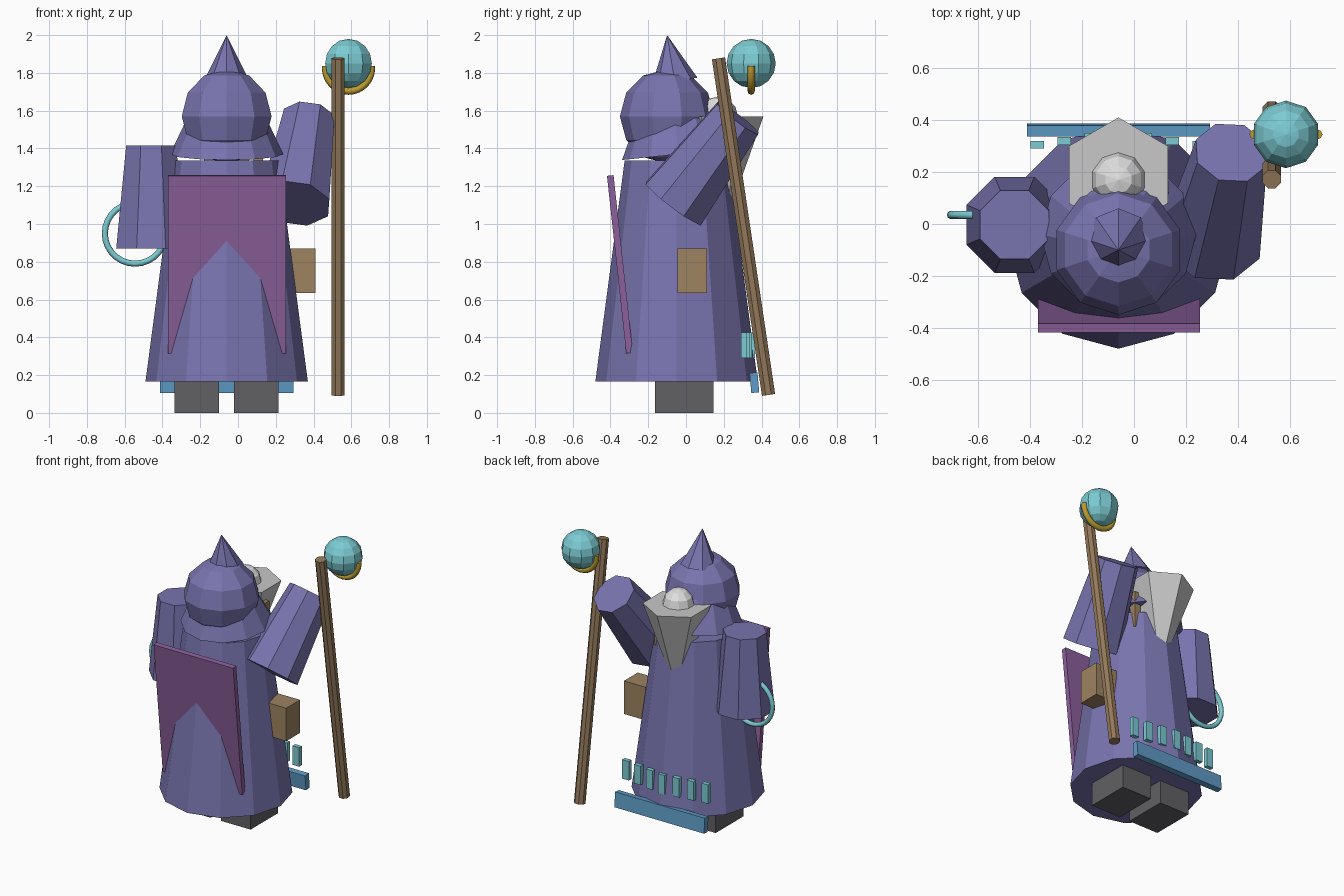
import bpy, bmesh, math
from mathutils import Vector, Matrix

if "Cube" in bpy.data.objects:
    bpy.data.objects.remove(bpy.data.objects["Cube"], do_unlink=True)


def material(name, r, g, b):
    m = bpy.data.materials.new(name)
    m.use_nodes = True
    m.diffuse_color = (r, g, b, 1)
    m.node_tree.nodes["Principled BSDF"].inputs["Base Color"].default_value = (r, g, b, 1)
    return m


ROBE = material("robe violet", .19, .175, .43)
PANEL = material("panel plum", .26, .115, .33)
WOOD = material("staff wood", .29, .19, .10)
TAN = material("tan leather", .34, .23, .12)
TEAL = material("teal", .20, .60, .65)
BLUE = material("hem blue", .115, .33, .57)
DARK = material("boot grey", .12, .12, .13)
GREY = material("light grey", .58, .58, .58)
WHITE = material("pale grey", .74, .74, .74)
GOLD = material("gold", .50, .33, .03)


def finish(name, bm, mat):
    mesh = bpy.data.meshes.new(name)
    bm.to_mesh(mesh)
    bm.free()
    mesh.materials.append(mat)
    ob = bpy.data.objects.new(name, mesh)
    bpy.context.collection.objects.link(ob)
    return ob


def cone(name, mat, start, end, r1, r2, sides, turn=0):
    """Tapered prism running from start to end."""
    a, b = Vector(start), Vector(end)
    axis = b - a
    bm = bmesh.new()
    bmesh.ops.create_cone(bm, cap_ends=True, segments=sides, radius1=r1, radius2=r2, depth=axis.length)
    ob = finish(name, bm, mat)
    spin = Matrix.Rotation(math.radians(turn), 4, 'Z')
    aim = Vector((0, 0, 1)).rotation_difference(axis).to_matrix().to_4x4()
    ob.matrix_world = Matrix.Translation((a + b) / 2) @ aim @ spin
    return ob


def box(name, mat, centre, size, tilt=0):
    bm = bmesh.new()
    bmesh.ops.create_cube(bm, size=1)
    bmesh.ops.scale(bm, vec=size, verts=bm.verts)
    ob = finish(name, bm, mat)
    ob.location = centre
    ob.rotation_euler.x = math.radians(tilt)
    return ob


def ball(name, mat, centre, radius, sides, rings):
    bm = bmesh.new()
    bmesh.ops.create_uvsphere(bm, u_segments=sides, v_segments=rings, radius=radius)
    ob = finish(name, bm, mat)
    ob.location = centre
    return ob


def hoop(name, mat, centre, radius, thickness, start, sweep, steps):
    """Round wire bent into an arc in the upright x-z plane."""
    curve = bpy.data.curves.new(name, 'CURVE')
    curve.dimensions = '3D'
    curve.bevel_depth = thickness
    curve.bevel_resolution = 2
    curve.use_fill_caps = True
    closed = sweep == 360
    count = steps if closed else steps + 1
    spline = curve.splines.new('POLY')
    spline.points.add(count - 1)
    for i, p in enumerate(spline.points):
        a = math.radians(start + sweep * i / steps)
        p.co = (radius * math.cos(a), 0, radius * math.sin(a), 1)
    spline.use_cyclic_u = closed
    curve.materials.append(mat)
    ob = bpy.data.objects.new(name, curve)
    bpy.context.collection.objects.link(ob)
    ob.location = centre
    return ob


MID = -.06  # body centre line

# Body: robe, mantle, hood and hat tip
cone("robe", ROBE, (MID, -.05, .165), (MID, -.05, 1.335), .43, .275, 12)
cone("mantle", ROBE, (MID, -.04, 1.37), (MID, -.062, 1.58), .30, .20, 12)
ball("hood", ROBE, (MID, -.10, 1.57), .25, 10, 6)
cone("hat_tip", ROBE, (MID, -.06, 1.755), (MID, -.10, 2.0), .122, 0, 8)

# Sleeves
cone("right_sleeve", ROBE, (-.46, -.003, .87), (-.46, -.003, 1.415), .20, .143, 8, 22.5)
cone("left_sleeve", ROBE, (.30, -.065, 1.11), (.375, .275, 1.56), .197, .146, 8, 22.5)

# Boots
for side, x in (("right", -.2175), ("left", .0975)):
    box(side + "_boot", DARK, (x, -.01, .09), (.235, .31, .18))

# Front panel, leaning into the robe
box("front_panel", PANEL, (MID + .002, -.35, .787), (.625, .035, .945), 6.2)

# Back hem bar and hanging tags
box("hem_bar", BLUE, (MID, .362, .16), (.705, .042, .106), 5)
for k in range(-3, 4):
    box("hem_tag", TEAL, (MID + .104 * k, .35 - .015 * abs(k), .358), (.052, .03, .135))

# Side pouch and back strap
box("pouch", TAN, (.325, .033, .752), (.17, .155, .235))
box("back_strap", TAN, (.107, .14, 1.35), (.05, .05, .26))

# Pack on the back: tapered horn with a domed top
cone("back_horn", GREY, (MID, .19, 1.12), (MID, .19, 1.57), .06, .22, 6)
ball("back_dome", WHITE, (MID, .17, 1.57), .105, 10, 6)

# Hand ring
hoop("hand_ring", TEAL, (-.545, .035, .95), .16, .016, 0, 360, 28)

# Staff with orb and cradle
cone("staff", WOOD, (.53, .437, .095), (.53, .172, 1.877), .038, .038, 8, 22.5)
ball("orb", TEAL, (.585, .345, 1.85), .13, 10, 8)
hoop("orb_cradle", GOLD, (.585, .345, 1.825), .122, .019, 174, 192, 16)
